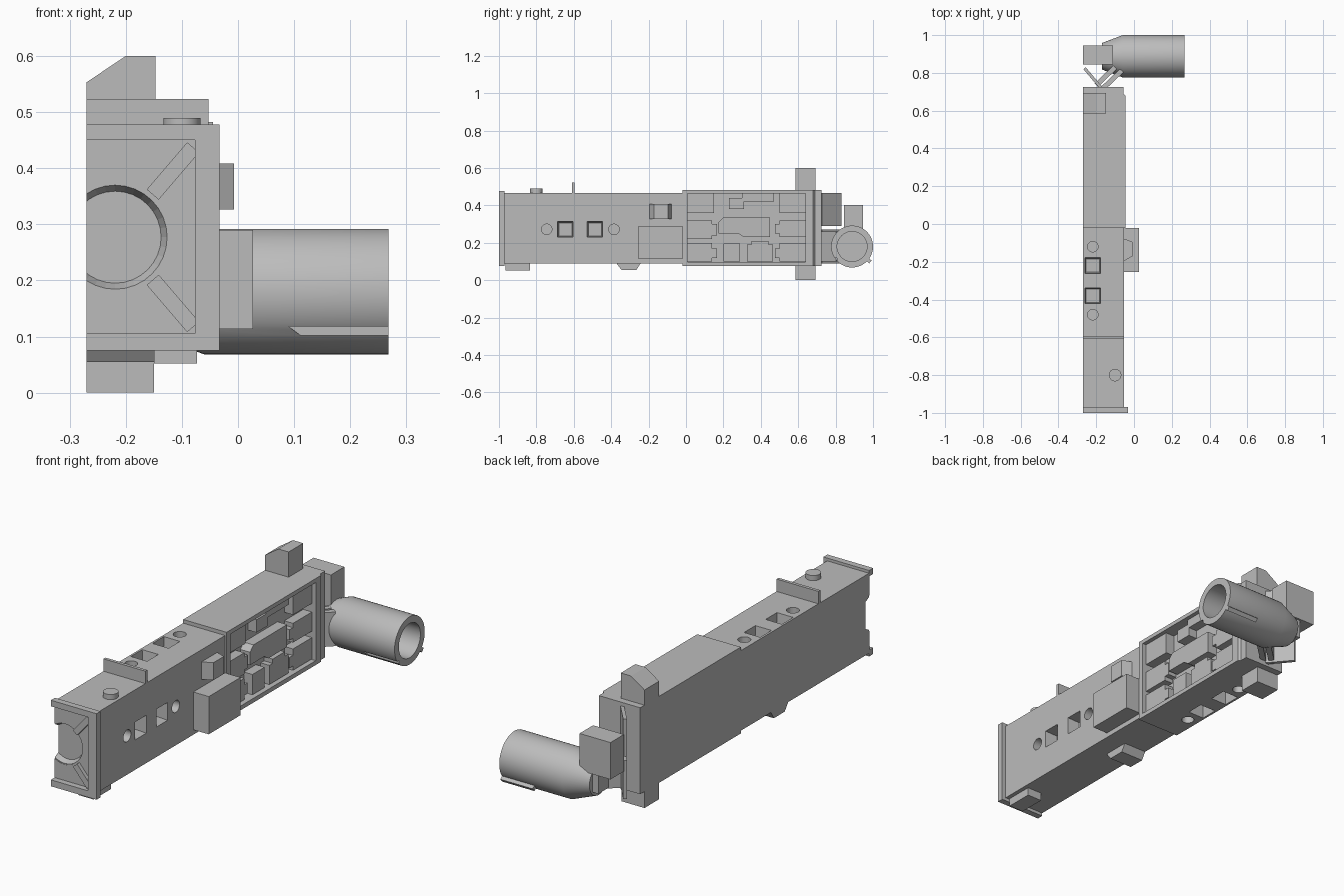
import bpy, bmesh, math
from mathutils import Vector

if "Cube" in bpy.data.objects:
    bpy.data.objects.remove(bpy.data.objects["Cube"])

grey = bpy.data.materials.new("plain_grey")
grey.use_nodes = True
grey.diffuse_color = (0.5, 0.5, 0.5, 1)
grey.node_tree.nodes["Principled BSDF"].inputs["Base Color"].default_value = (0.5, 0.5, 0.5, 1)

LEFT = -0.27          # flat mating side
SIDE = -0.053         # detailed side of the front body


def loft(name, axis, sections):
    """Join cross-sections [(position, points)] along an axis into a closed solid."""
    place = {"X": lambda p, d: (d, p[0], p[1]),
             "Y": lambda p, d: (p[0], d, p[1]),
             "Z": lambda p, d: (p[0], p[1], d)}[axis]
    bm = bmesh.new()
    rings = [[bm.verts.new(place(p, d)) for p in pts] for d, pts in sections]
    n = len(rings[0])
    for a, b in zip(rings, rings[1:]):
        for i in range(n):
            bm.faces.new((a[i], a[(i + 1) % n], b[(i + 1) % n], b[i]))
    bm.faces.new(rings[0])
    bm.faces.new(rings[-1])
    bmesh.ops.recalc_face_normals(bm, faces=bm.faces)
    mesh = bpy.data.meshes.new(name)
    bm.to_mesh(mesh)
    bm.free()
    mesh.materials.append(grey)
    obj = bpy.data.objects.new(name, mesh)
    bpy.context.collection.objects.link(obj)
    return obj


def prism(name, axis, pts, lo, hi):
    return loft(name, axis, [(lo, pts), (hi, pts)])


def rect(a0, a1, b0, b1):
    return [(a0, b0), (a1, b0), (a1, b1), (a0, b1)]


def box(name, x0, x1, y0, y1, z0, z1):
    return prism(name, "Z", rect(x0, x1, y0, y1), z0, z1)


def circle(a, b, r, n=32):
    return [(a + r * math.cos(math.tau * i / n), b + r * math.sin(math.tau * i / n)) for i in range(n)]


def square(a, b, s):
    return rect(a - s, a + s, b - s, b + s)


def bar(p, q, w):
    """Outline of a straight strip of width w from p to q."""
    p, q = Vector(p), Vector(q)
    d = (q - p).normalized() * w / 2
    s = Vector((-d.y, d.x))
    return [tuple(v) for v in (p + s, q + s, q - s, p - s)]


def cut(obj, cutters):
    for c in cutters:
        c.hide_render = True
        m = obj.modifiers.new("cut", "BOOLEAN")
        m.operation, m.object, m.solver = "DIFFERENCE", c, "EXACT"
    bpy.context.view_layer.update()
    done = bpy.data.meshes.new_from_object(obj.evaluated_get(bpy.context.evaluated_depsgraph_get()))
    obj.modifiers.clear()
    obj.data = done
    for c in cutters:
        bpy.data.objects.remove(c)


def smooth(obj):
    for o in bpy.context.selected_objects:
        o.select_set(False)
    bpy.context.view_layer.objects.active = obj
    obj.select_set(True)
    bpy.ops.object.shade_smooth_by_angle(angle=math.radians(35))
    obj.select_set(False)


def hole_row(axis, centres, face, inward):
    """Round, square, square, round sockets sunk into a face."""
    out = []
    for i, c in enumerate(centres):
        if i in (0, 3):
            out.append(prism("cutter", axis, circle(*c, 0.028), face - 0.01 * inward, face + 0.05 * inward))
        else:
            out.append(loft("cutter", axis, [(face - 0.01 * inward, square(*c, 0.043)),
                                             (face + 0.06 * inward, square(*c, 0.035))]))
    return out


# Front body with rows of sockets on its side and top
body = box("front_body", LEFT, SIDE, -0.97, 0.0, 0.09, 0.465)
cut(body, hole_row("X", [(y, 0.272) for y in (-0.745, -0.645, -0.487, -0.385)], SIDE, -1)
    + hole_row("Z", [(-0.218, y) for y in (-0.48, -0.38, -0.22, -0.12)], 0.465, -1)
    + [loft("cutter", "Y", [(-0.98, circle(-0.219, 0.277, 0.097)), (-0.945, circle(-0.219, 0.277, 0.082))])])

# End flange, open on the mating side, with a ring and diagonal ribs
flange = box("end_flange", LEFT, -0.033, -1.0, -0.97, 0.075, 0.478)
cut(flange, [box("cutter", LEFT - 0.1, -0.077, -1.1, -0.972, 0.105, 0.45),
             loft("cutter", "Y", [(-0.975, circle(-0.219, 0.277, 0.097)), (-0.96, circle(-0.219, 0.277, 0.097))])])
for name, s in (("upper_rib", 1), ("lower_rib", -1)):
    prism(name, "Y", bar((-0.152, 0.277 + s * 0.076), (-0.08, 0.277 + s * 0.16), 0.028), -0.99, -0.965)

# Fittings on the front body
box("top_fin", LEFT, SIDE, -0.61, -0.595, 0.46, 0.523)
smooth(prism("top_button", "Z", circle(-0.1, -0.8, 0.033), 0.46, 0.489))
box("front_foot", -0.15, -0.073, -0.965, -0.835, 0.052, 0.095)
prism("bottom_wedge", "X", [(-0.375, 0.095), (-0.24, 0.095), (-0.265, 0.055), (-0.345, 0.055)], LEFT, -0.15)
box("side_box", SIDE - 0.01, 0.027, -0.255, -0.02, 0.113, 0.29)
prism("side_catch", "Z", [(-0.06, -0.2), (-0.007, -0.17), (-0.007, -0.095), (-0.06, -0.075)], 0.326, 0.408)

# Rear block with a sunken panel bay and sockets underneath
rear = prism("rear_block", "Z", [(LEFT, -0.02), (-0.045, -0.02), (-0.045, 0.68), (-0.056, 0.69),
                                 (-0.056, 0.725), (LEFT, 0.725)], 0.077, 0.482)
cut(rear, [box("cutter", -0.11, 0, 0.008, 0.64, 0.097, 0.463)]
    + hole_row("Z", [(-0.218, y) for y in (0.12, 0.22, 0.38, 0.48)], 0.077, 1))

# Raised panels in the bay
panels = [
    (0.008, 0.15, 0.36, 0.463), (0.5, 0.64, 0.36, 0.463), (0.3, 0.47, 0.42, 0.463),
    (0.23, 0.31, 0.38, 0.44), (0.008, 0.14, 0.22, 0.32), (0.14, 0.165, 0.24, 0.30),
    (0.008, 0.14, 0.1, 0.2), (0.14, 0.165, 0.12, 0.17), (0.2, 0.29, 0.1, 0.195),
    (0.325, 0.465, 0.1, 0.19), (0.35, 0.44, 0.19, 0.21), (0.5, 0.64, 0.23, 0.32),
    (0.475, 0.5, 0.25, 0.30), (0.5, 0.64, 0.1, 0.2), (0.475, 0.5, 0.12, 0.17)]
for i, (y0, y1, z0, z1) in enumerate(panels):
    box(f"bay_panel_{i + 1}", -0.115, -0.065, y0, y1, z0, z1)
prism("bay_centre_panel", "X", [(0.175, 0.25), (0.28, 0.25), (0.31, 0.23), (0.45, 0.23),
                                (0.45, 0.335), (0.2, 0.335), (0.175, 0.31)], -0.115, -0.06)

# Posts above and below the rear block
prism("top_post", "Y", [(LEFT, 0.47), (-0.147, 0.47), (-0.147, 0.6), (-0.2, 0.6), (LEFT, 0.553)], 0.585, 0.693)
box("bottom_post", LEFT, -0.15, 0.585, 0.693, 0, 0.085)

# Hinge pieces behind the rear block
prism("upper_hinge_flap", "Z", bar((-0.175, 0.722), (-0.262, 0.825), 0.016), 0.29, 0.465)
prism("lower_hinge_flap", "Z", bar((-0.175, 0.722), (-0.262, 0.825), 0.016), 0.09, 0.27)
for name, off in (("hinge_arm_a", 0.0), ("hinge_arm_b", 0.035)):
    prism(name, "Z", bar((-0.2 + off, 0.735 - off / 2), (-0.1 + off, 0.83 - off / 2), 0.026), 0.1, 0.26)
box("hinge_block", LEFT, -0.11, 0.845, 0.945, 0.23, 0.403)
box("hinge_link", -0.2, -0.1, 0.855, 0.935, 0.14, 0.26)

# Tube lying across the back, bored from the open end, slotted on one side
CY, CZ, R = 0.888, 0.18, 0.112
tube = loft("cross_tube", "X", [(-0.17, circle(CY, CZ, 0.07, 48)), (-0.06, circle(CY, CZ, R, 48)),
                                (0.268, circle(CY, CZ, R, 48))])
cut(tube, [prism("cutter", "X", circle(CY, CZ, 0.08, 48), 0.0, 0.3),
           prism("cutter", "Y", [(0.09, 0.118), (0.125, 0.092), (0.3, 0.092), (0.3, 0.118)], 0.77, 0.808)])
smooth(tube)

# Rib along the other lower side of the tube
d = Vector((math.cos(math.radians(-40)), math.sin(math.radians(-40))))
c = Vector((CY, CZ))
prism("tube_rib", "X", bar(c + d * 0.1, c + d * 0.128, 0.02), 0.1, 0.268)
